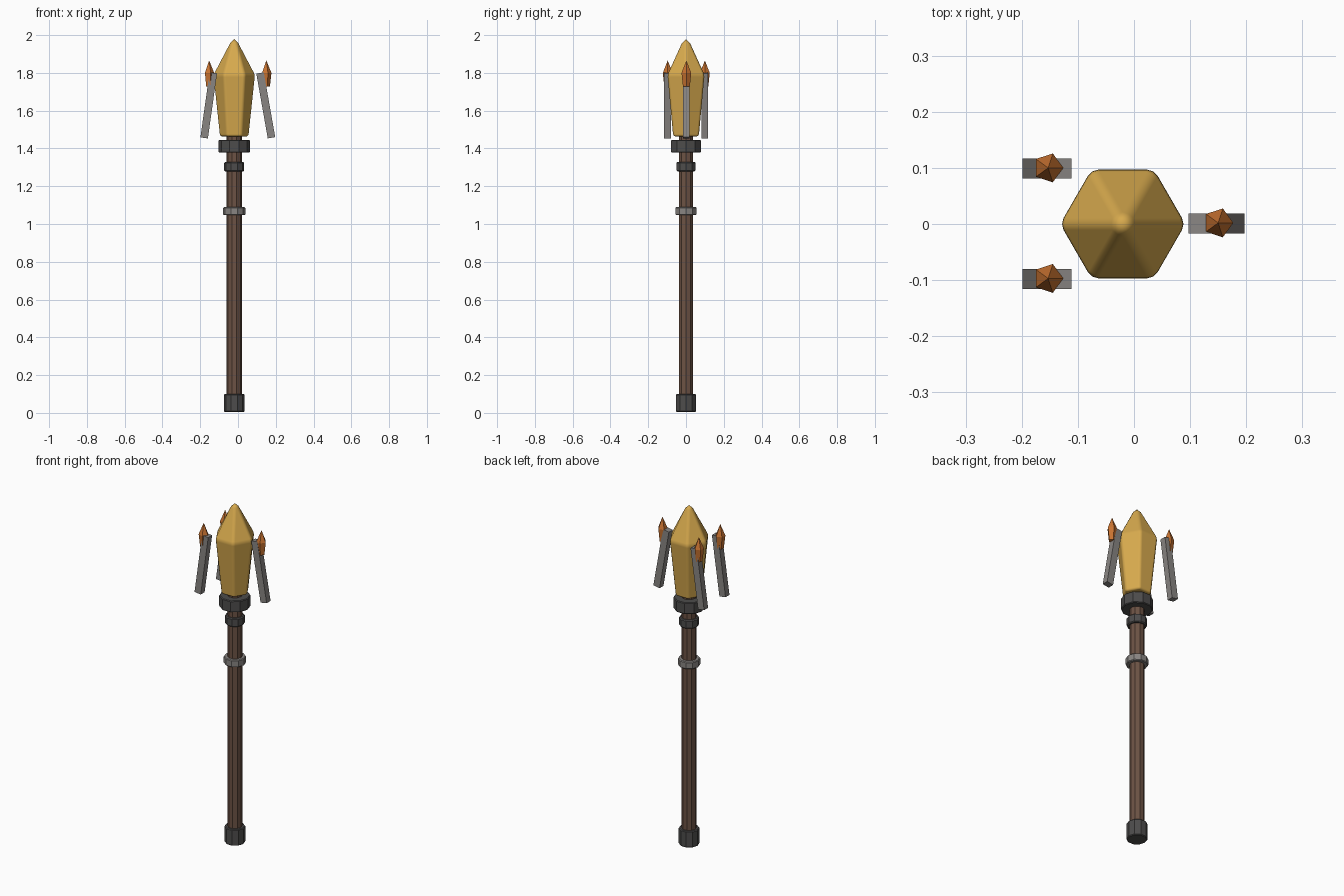
import bpy, bmesh, math

if "Cube" in bpy.data.objects:
    bpy.data.objects.remove(bpy.data.objects["Cube"])

AX = -0.02  # x of the staff axis


def material(name, rgb):
    m = bpy.data.materials.new(name)
    m.diffuse_color = (*rgb, 1)
    m.use_nodes = True
    m.node_tree.nodes["Principled BSDF"].inputs["Base Color"].default_value = m.diffuse_color
    return m


GOLD = material("gold crystal", (0.68, 0.40, 0.075))
ORANGE = material("orange crystal", (0.58, 0.17, 0.03))
WOOD = material("brown wood", (0.15, 0.085, 0.058))
IRON = material("dark iron", (0.075, 0.073, 0.072))
STEEL = material("grey steel", (0.25, 0.235, 0.225))


def lathe(name, profile, sides, mat, loc=(AX, 0, 0), bevel=0, segments=1):
    """Stack of regular polygons, (radius, z); radius 0 makes a point."""
    bm = bmesh.new()
    rings = []
    for r, z in profile:
        n = sides if r else 1
        rings.append([bm.verts.new((r * math.cos(2 * math.pi * i / sides),
                                    r * math.sin(2 * math.pi * i / sides), z))
                      for i in range(n)])
    for a, b in zip(rings, rings[1:]):
        for i in range(sides):
            j = (i + 1) % sides
            bm.faces.new((a[i], a[j], b[0]) if len(b) == 1 else (a[i], a[j], b[j], b[i]))
    bm.faces.new(rings[0][::-1])
    if len(rings[-1]) > 1:
        bm.faces.new(rings[-1])
    return finish(name, bm, mat, loc, bevel, segments)


def finish(name, bm, mat, loc, bevel=0, segments=1):
    bmesh.ops.recalc_face_normals(bm, faces=bm.faces)
    me = bpy.data.meshes.new(name)
    bm.to_mesh(me)
    bm.free()
    me.materials.append(mat)
    ob = bpy.data.objects.new(name, me)
    ob.location = loc
    bpy.context.collection.objects.link(ob)
    if bevel:
        mod = ob.modifiers.new("edge", 'BEVEL')
        mod.width = bevel
        mod.segments = segments
        mod.limit_method = 'ANGLE'
        mod.angle_limit = math.radians(20 if segments > 1 else 50)
    return ob


# Shaft, end cap and bands
lathe("shaft", [(0.04, 0.03), (0.04, 1.48)], 10, WOOD)
lathe("end_cap", [(0.055, 0.005), (0.055, 0.1)], 10, IRON, bevel=0.004)
lathe("grip_band", [(0.059, 1.047), (0.059, 1.089)], 10, STEEL, bevel=0.004)
lathe("neck_band", [(0.053, 1.279), (0.053, 1.329)], 10, IRON, bevel=0.005)
lathe("head_collar", [(0.083, 1.378), (0.083, 1.445)], 10, IRON, bevel=0.004)

# Main crystal with softened edges
crystal = lathe("main_crystal", [(0.078, 1.463), (0.113, 1.79), (0, 2.005)], 6, GOLD,
                bevel=0.012, segments=2)
for p in crystal.data.polygons:
    p.use_smooth = True
crystal.modifiers["edge"].harden_normals = True

# Leaning prongs, each with a small crystal at its upper end
for side, x, y, lean in (("right", 0.147, 0.001, -10), ("back_left", -0.155, 0.099, 8),
                         ("front_left", -0.155, -0.098, 8)):
    bm = bmesh.new()
    bmesh.ops.create_cube(bm, size=1)
    bmesh.ops.scale(bm, vec=(0.04, 0.036, 0.348), verts=bm.verts)
    prong = finish(side + "_prong", bm, STEEL, (x, y, 1.628))
    prong.rotation_euler.y = math.radians(lean)
    lathe(side + "_shard", [(0.019, 1.727), (0.027, 1.80), (0, 1.866)], 5, ORANGE,
          loc=(0.15 if x > 0 else -0.153, y + 0.001, 0))
